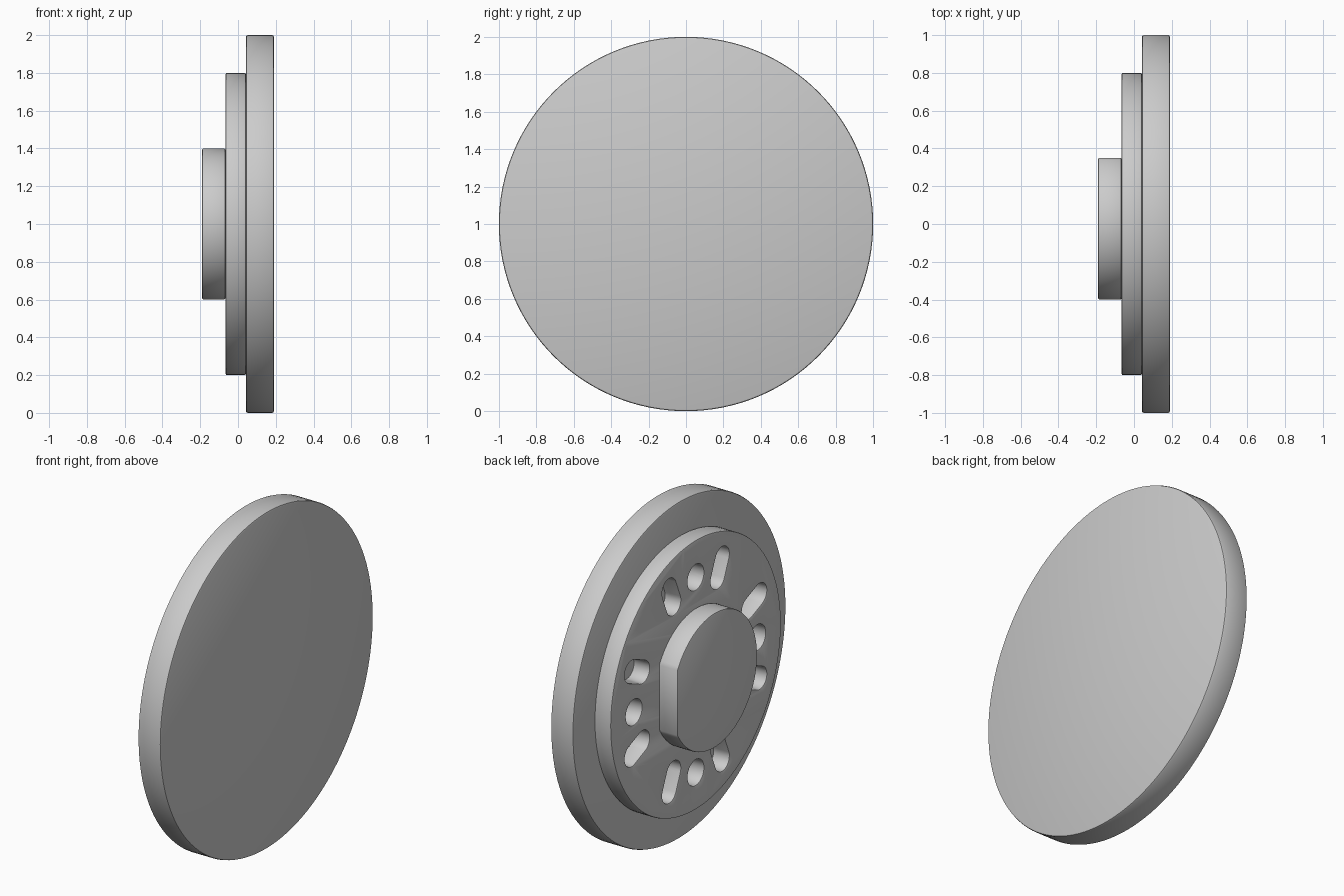
import bpy, bmesh
from math import sin, cos, pi, radians, sqrt, asin

if "Cube" in bpy.data.objects:
    bpy.data.objects.remove(bpy.data.objects["Cube"])

GREY = (0.6, 0.6, 0.6, 1)
metal = bpy.data.materials.new("light grey metal")
metal.use_nodes = True
metal.diffuse_color = GREY
metal.node_tree.nodes["Principled BSDF"].inputs["Base Color"].default_value = GREY


def arc(radius, start, end, steps, cy=0.0, cz=0.0):
    """Points (y, z) along an arc, both ends included."""
    angles = [start + (end - start) * i / steps for i in range(steps + 1)]
    return [(cy + radius * cos(a), cz + radius * sin(a)) for a in angles]


def circle(radius, steps, cy=0.0, cz=0.0):
    return arc(radius, 0, 2 * pi, steps, cy, cz)[:-1]


def slot(angle, inner, outer, radius):
    """Capsule outline lying along a radius of the disc."""
    c, s = cos(angle), sin(angle)
    return (arc(radius, angle - pi / 2, angle + pi / 2, 14, outer * c, outer * s)
            + arc(radius, angle + pi / 2, angle + 1.5 * pi, 14, inner * c, inner * s))


def prisms(name, outlines, x0, x1):
    """Extrude outlines in the y-z plane from x0 to x1."""
    bm = bmesh.new()
    for outline in outlines:
        face = bm.faces.new([bm.verts.new((x0, y, z + 1)) for y, z in outline])
        grown = bmesh.ops.extrude_face_region(bm, geom=[face], use_keep_orig=True)
        moved = [v for v in grown["geom"] if isinstance(v, bmesh.types.BMVert)]
        bmesh.ops.translate(bm, verts=moved, vec=(x1 - x0, 0, 0))
    bmesh.ops.recalc_face_normals(bm, faces=bm.faces)
    mesh = bpy.data.meshes.new(name)
    bm.to_mesh(mesh)
    bm.free()
    mesh.materials.append(metal)
    obj = bpy.data.objects.new(name, mesh)
    bpy.context.collection.objects.link(obj)
    return obj


def finish(obj, width, cutter=None):
    """Cut the holes, soften the edges and smooth the round walls."""
    bpy.ops.object.select_all(action="DESELECT")
    obj.select_set(True)
    bpy.context.view_layer.objects.active = obj
    if cutter:
        cut = obj.modifiers.new("holes", "BOOLEAN")
        cut.operation, cut.solver, cut.object = "DIFFERENCE", "EXACT", cutter
        bpy.ops.object.modifier_apply(modifier=cut.name)
    bevel = obj.modifiers.new("soft edges", "BEVEL")
    bevel.width, bevel.segments = width, 2
    bevel.limit_method, bevel.angle_limit = "ANGLE", radians(40)
    bevel.use_clamp_overlap = False
    bpy.ops.object.modifier_apply(modifier=bevel.name)
    bpy.ops.object.shade_smooth_by_angle(angle=radians(30))


# Where the three stacked plates meet along x
BACK, STEP, SEAT, FACE = -0.19, -0.066, 0.042, 0.19

# Large face disc
finish(prisms("face_disc", [circle(1.0, 128)], SEAT, FACE), 0.01)

# Middle disc with four round holes and eight radial slots
holes = [circle(0.075, 28, 0.58 * cos(k * pi / 2), 0.58 * sin(k * pi / 2))
         for k in range(4)]
slots = [slot(pi / 8 + k * pi / 4, 0.54, 0.65, 0.065) for k in range(8)]
cutter = prisms("hole_cutter", holes + slots, STEP - 0.1, SEAT + 0.1)
cutter.hide_render = True
finish(prisms("slotted_disc", [circle(0.8, 128)], STEP, SEAT), 0.008, cutter)
bpy.data.objects.remove(cutter)

# Hub with one flat side
RADIUS, FLAT = 0.4, 0.35
half = asin(sqrt(RADIUS ** 2 - FLAT ** 2) / RADIUS)
finish(prisms("flatted_hub", [arc(RADIUS, half, 2 * pi - half, 96)], BACK, STEP), 0.008)
